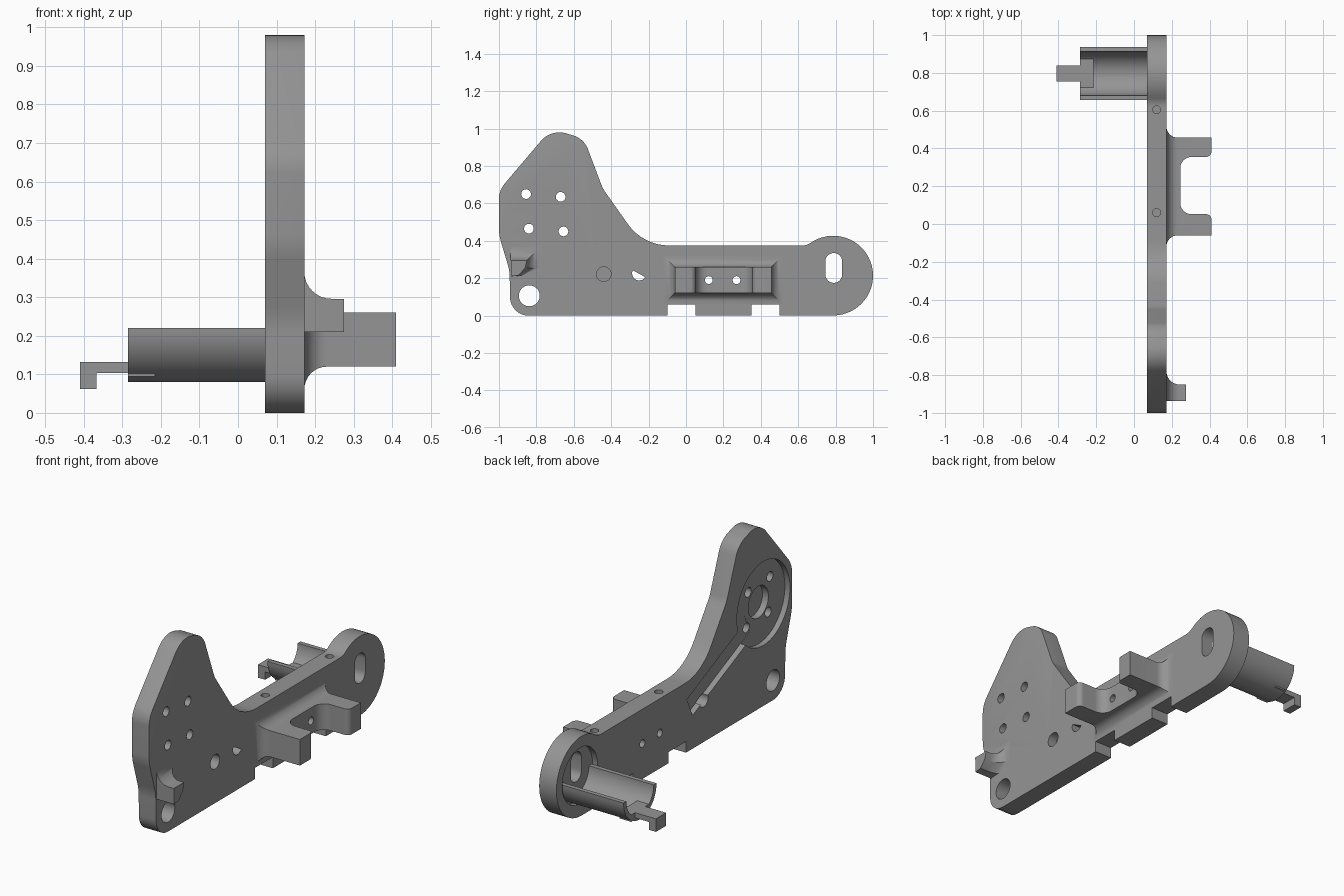
import bpy, bmesh, math
from mathutils import Vector

if "Cube" in bpy.data.objects:
    bpy.data.objects.remove(bpy.data.objects["Cube"])

grey = bpy.data.materials.new("machined grey")
grey.diffuse_color = (0.3, 0.3, 0.3, 1)
grey.use_nodes = True
grey.node_tree.nodes["Principled BSDF"].inputs["Base Color"].default_value = grey.diffuse_color
X0, X1 = 0.07, 0.172          # plate back and front faces


def arc(cx, cy, r, a0=0, a1=360, n=32):
    full = abs(a1 - a0) == 360
    return [(cx + r * math.cos(math.radians(a0 + (a1 - a0) * i / n)),
             cy + r * math.sin(math.radians(a0 + (a1 - a0) * i / n)))
            for i in range(n if full else n + 1)]


def rounded(corners, n=8):
    """Polygon from (a, b, radius) corners with filleted corners."""
    pts = []
    for i, (a, b, r) in enumerate(corners):
        p = Vector((a, b))
        if r == 0:
            pts.append((a, b))
            continue
        u = Vector(corners[i - 1][:2]) - p
        v = Vector(corners[(i + 1) % len(corners)][:2]) - p
        half = u.angle(v) / 2
        t = min(r / math.tan(half), 0.49 * u.length, 0.49 * v.length)
        r = t * math.tan(half)
        u.normalize()
        v.normalize()
        c = p + (u + v).normalized() * (r / math.sin(half))
        s, e = p + u * t - c, p + v * t - c
        sweep = math.atan2(s.x * e.y - s.y * e.x, s.dot(e))
        a0 = math.degrees(math.atan2(s.y, s.x))
        pts += arc(c.x, c.y, r, a0, a0 + math.degrees(sweep), n)
    return pts


def loft(name, rings, bevel=None):
    """Closed solid through rings of 3D points."""
    bm = bmesh.new()
    vs = [[bm.verts.new(p) for p in ring] for ring in rings]
    n = len(vs[0])
    for lo, hi in zip(vs, vs[1:]):
        for i in range(n):
            j = (i + 1) % n
            bm.faces.new((lo[i], lo[j], hi[j], hi[i]))
    bm.faces.new(vs[0][::-1])
    bm.faces.new(vs[-1])
    bmesh.ops.recalc_face_normals(bm, faces=bm.faces)
    if bevel:
        bmesh.ops.bevel(bm, geom=[e for e in bm.edges if bevel(e)], offset=0.025,
                        segments=4, profile=0.5, affect='EDGES', clamp_overlap=True)
    me = bpy.data.meshes.new(name)
    bm.to_mesh(me)
    bm.free()
    ob = bpy.data.objects.new(name, me)
    bpy.context.collection.objects.link(ob)
    me.materials.append(grey)
    return ob


def prism_x(name, pts, x0, x1, bevel=None):
    return loft(name, [[(x, a, b) for a, b in pts] for x in (x0, x1)], bevel)


def prism_z(name, pts, z0, z1):
    return loft(name, [[(a, b, z) for a, b in pts] for z in (z0, z1)])


def box(name, x0, x1, y0, y1, z0, z1):
    return prism_z(name, [(x0, y0), (x1, y0), (x1, y1), (x0, y1)], z0, z1)


def boolean(ob, other, op='DIFFERENCE'):
    m = ob.modifiers.new("cut", 'BOOLEAN')
    m.operation, m.solver, m.object = op, 'EXACT', other
    bpy.context.view_layer.objects.active = ob
    bpy.ops.object.modifier_apply(modifier=m.name)
    bpy.data.objects.remove(other)


# Side plate: outline with tall lobe, low bar, round end and bottom notches
outline = rounded([(-0.94, 0, 0.1), (-0.1, 0, 0), (-0.1, 0.06, 0), (0.05, 0.06, 0),
                   (0.05, 0, 0), (0.35, 0, 0), (0.35, 0.06, 0), (0.5, 0.06, 0), (0.5, 0, 0)]
                  + [(a, b, 0) for a, b in arc(0.787, 0.214, 0.213, -90, 118, 32)]
                  + [(0.645, 0.375, 0.12), (-0.23, 0.375, 0.27), (-0.445, 0.68, 0.15),
                     (-0.545, 0.945, 0.12), (-0.72, 1.0, 0.13), (-1.0, 0.67, 0.13),
                     (-1.0, 0.43, 0.25), (-0.943, 0.24, 0.25)])
top = max(b for a, b in outline)
outline = [(a, b * 0.98 / top if b > 0.5 else b) for a, b in outline]


def upper_front_edge(e):
    mid = (e.verts[0].co + e.verts[1].co) / 2
    return mid.x > X1 - 1e-4 and mid.y < -0.44 and mid.z > 0.4


plate = prism_x("side_plate", outline, X0, X1, upper_front_edge)

# Back recesses: motor seat, its centre bore, wire groove, round end seat
MY, MZ = -0.757, 0.55
boolean(plate, prism_x("cutter", arc(MY, MZ, 0.225, n=48), 0, X0 + 0.03))
boolean(plate, prism_x("cutter", arc(MY, MZ, 0.085), 0, X0 + 0.065))
d = Vector((0.46, -0.21)).normalized()
n = Vector((-d.y, d.x)) * 0.057
end, start = Vector((-0.132, 0.23)), Vector((-0.66, 0.471))
boolean(plate, prism_x("cutter", [tuple(p) for p in (start - n, end - n, end + n, start + n)],
                       0, X0 + 0.031))
boolean(plate, prism_x("cutter", arc(0.8, 0.22, 0.15, n=40), 0, X0 + 0.03))

# Through holes: motor screws, pivot, wire exit, slot
for y, z in ((-0.855, 0.65), (-0.67, 0.635), (-0.84, 0.465), (-0.655, 0.45)):
    boolean(plate, prism_x("cutter", arc(y, z, 0.026, n=20), 0, 0.3))
boolean(plate, prism_x("cutter", arc(-0.838, 0.106, 0.056), 0, 0.3))
boolean(plate, prism_x("cutter", arc(-0.25, 0.226, 0.038, 155, 328, 10), 0, 0.3))
boolean(plate, prism_x("cutter", arc(0.79, 0.29, 0.045, 0, 180, 12)
                       + arc(0.79, 0.22, 0.045, 180, 360, 12), 0, 0.3))
# Blind holes in the front face and the top edge
boolean(plate, prism_x("cutter", arc(-0.44, 0.222, 0.039, n=24), X1 - 0.05, 0.3))
for y in (0.06, 0.605):
    boolean(plate, prism_z("cutter", arc(0.12, y, 0.021, n=20), 0.3, 0.5))

# Front bracket: U-shaped fork with a flared root
fork = rounded([(0.16, -0.06, 0), (0.41, -0.06, 0), (0.41, 0.052, 0.028), (0.245, 0.052, 0.06),
                (0.245, 0.355, 0.06), (0.41, 0.355, 0.028), (0.41, 0.457, 0), (0.16, 0.457, 0)])
bracket = prism_z("front_bracket", fork, 0.12, 0.26)


def flare(r, steps=8):
    """(x, offset) pairs of a concave quarter-round leaving the plate."""
    out = [(X1 - 0.01, r)]
    for i in range(steps + 1):
        a = math.radians(90 * i / steps)
        out.append((X1 + r * (1 - math.cos(a)), r * (1 - math.sin(a))))
    return out


root = loft("bracket_root", [[(x, -0.06 - o, 0.12 - o), (x, 0.457 + o, 0.12 - o),
                              (x, 0.457 + o, 0.26 + o), (x, -0.06 - o, 0.26 + o)]
                             for x, o in flare(0.059)])
boolean(bracket, root, 'UNION')
for y in (0.122, 0.27):
    for part in (plate, bracket):
        boolean(part, prism_x("cutter", arc(y, 0.19, 0.021, n=20), 0, 0.35))

# Small hooked tab near the pivot hole, flared upward and inward
rings = [[(x, -0.935, 0.21), (x, -0.895 + o * 0.3, 0.215), (x, -0.86 + o, 0.255),
          (x, -0.85 + o, 0.296 + o), (x, -0.937, 0.296 + o)] for x, o in flare(0.07)]
rings.append([(0.275,) + p[1:] for p in rings[-1]])
tab = loft("side_tab", rings)

# Half-round trough at the back with a hooked tongue on its end
trough = prism_x("half_trough", arc(0.797, 0.22, 0.14, 180, 360, 32)
                 + arc(0.797, 0.22, 0.116, 360, 180, 32), -0.285, X0 + 0.031)
floor = box("tongue_base", -0.285, -0.215, 0.721, 0.873, 0.095, 0.132)
tongue = box("tongue", -0.41, -0.28, 0.754, 0.84, 0.104, 0.132)
hook = box("tongue_hook", -0.41, -0.367, 0.754, 0.84, 0.062, 0.132)
boolean(tongue, hook, 'UNION')

# Smooth the rounded walls, keep crisp edges
for ob in (plate, bracket, tab, trough):
    bpy.ops.object.select_all(action='DESELECT')
    ob.select_set(True)
    bpy.context.view_layer.objects.active = ob
    bpy.ops.object.shade_smooth_by_angle(angle=math.radians(28))
